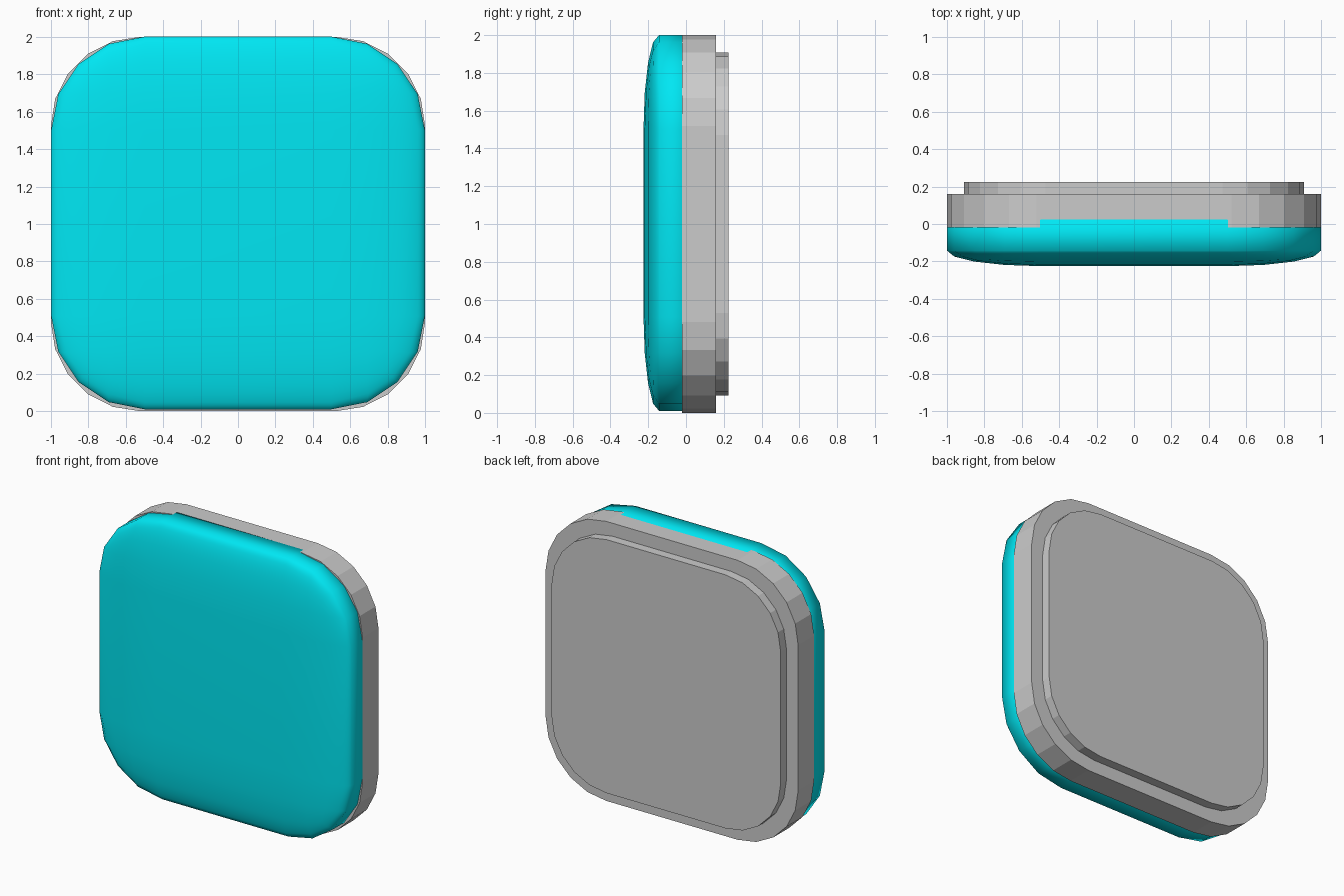
import bpy
import bmesh
from math import cos, sin, pi

if "Cube" in bpy.data.objects:
    bpy.data.objects.remove(bpy.data.objects["Cube"])

TEAL = bpy.data.materials.new("teal")
TEAL.diffuse_color = (0.0, 0.8, 0.9, 1.0)
TEAL.use_nodes = True
TEAL.node_tree.nodes["Principled BSDF"].inputs["Base Color"].default_value = TEAL.diffuse_color


def rounded_plate(name, scale, y0, y1, radius=0.48, segments=5):
    """Faceted rounded square in the xz plane, extruded from y0 to y1."""
    bm = bmesh.new()
    verts = []
    for corner, (sx, sz) in enumerate([(1, 1), (-1, 1), (-1, -1), (1, -1)]):
        for i in range(segments + 1):
            a = pi / 2 * (corner + i / segments)
            x = sx * (1 - radius) + radius * cos(a)
            z = sz * (1 - radius) + radius * sin(a)
            verts.append(bm.verts.new((x * scale, y0, 1 + z * scale)))
    face = bm.faces.new(verts)
    ext = bmesh.ops.extrude_face_region(bm, geom=[face])["geom"]
    moved = [g for g in ext if isinstance(g, bmesh.types.BMVert)]
    bmesh.ops.translate(bm, verts=moved, vec=(0, y1 - y0, 0))
    bmesh.ops.recalc_face_normals(bm, faces=bm.faces)
    mesh = bpy.data.meshes.new(name)
    bm.to_mesh(mesh)
    bm.free()
    obj = bpy.data.objects.new(name, mesh)
    bpy.context.collection.objects.link(obj)
    return obj


# Grey case body and the smaller raised back plate
rounded_plate("case_body", 1.0, -0.02, 0.16)
rounded_plate("back_plate", 0.907, 0.16, 0.225)

# Soft teal front cushion: fully rounded cube flattened along y, sunk into the case
bpy.ops.mesh.primitive_cube_add(size=2, location=(0, -0.06, 1.0055))
front = bpy.context.object
front.name = "front_cushion"
front.scale = (0.998, 0.165, 0.995)
bevel = front.modifiers.new("round_edges", "BEVEL")
bevel.width = 0.5
bevel.segments = 4
bpy.ops.object.shade_smooth()
front.data.materials.append(TEAL)
